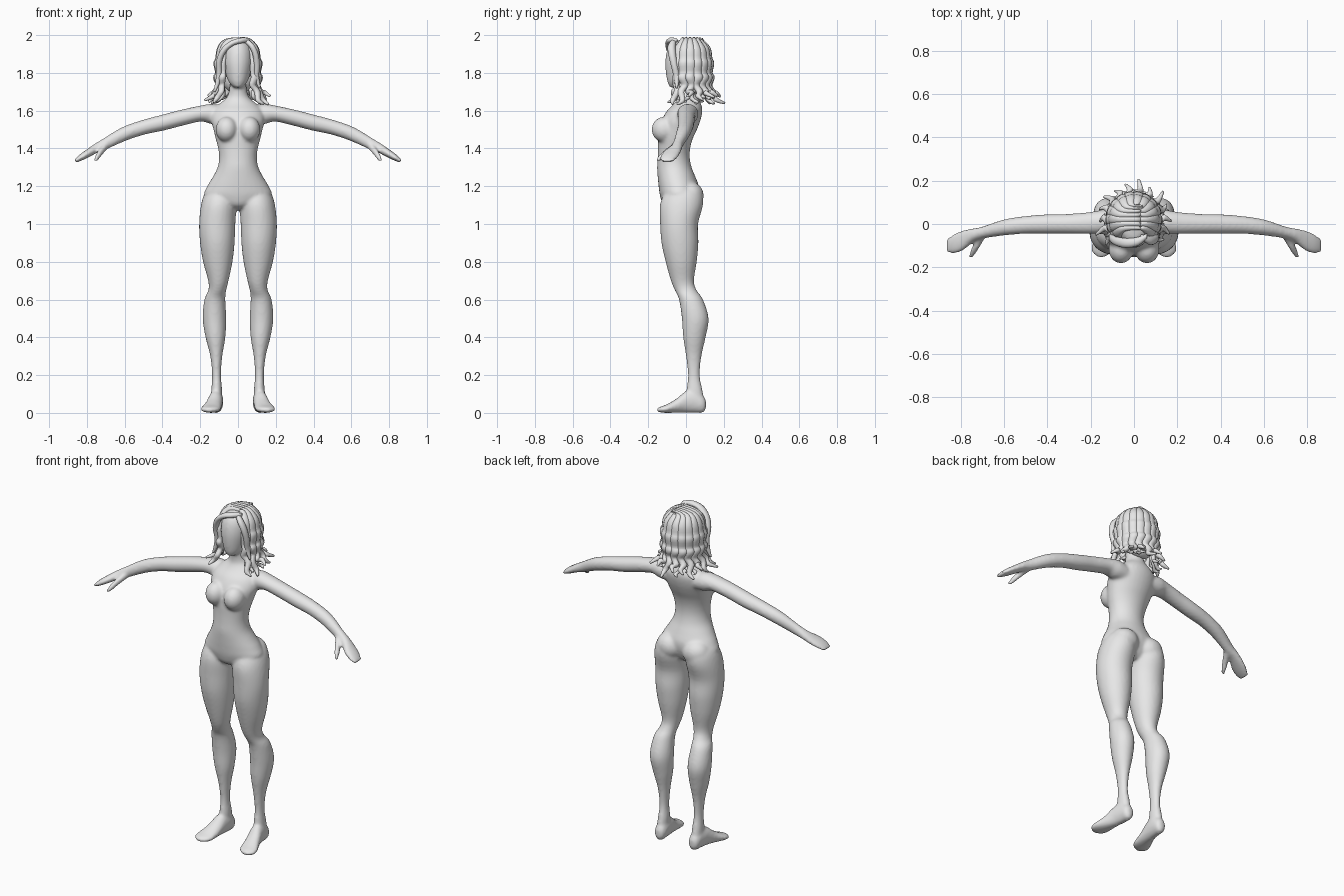
import bpy, bmesh, math, random
from mathutils import Vector, Matrix

random.seed(4)
X, Y, Z = Vector((1, 0, 0)), Vector((0, 1, 0)), Vector((0, 0, 1))

grey = bpy.data.materials.new("plain_grey")
grey.diffuse_color = (0.8, 0.8, 0.8, 1)


def spline(rows, steps):
    """Catmull-Rom through rows of numbers."""
    out = []
    for i in range(len(rows) - 1):
        p0, p1, p2, p3 = (rows[max(i - 1, 0)], rows[i], rows[i + 1],
                          rows[min(i + 2, len(rows) - 1)])
        for k in range(steps):
            t = k / steps
            out.append([0.5 * (2 * b + (c - a) * t + (2 * a - 5 * b + 4 * c - d) * t * t
                               + (3 * b - a - 3 * c + d) * t ** 3)
                        for a, b, c, d in zip(p0, p1, p2, p3)])
    return out + [list(rows[-1])]


def loft(bm, rows, u, v=None, sides=20, steps=4):
    """Closed tube through rows (x, y, z, radius_u, radius_v)."""
    rows = spline(rows, steps)
    pts = [Vector(r[:3]) for r in rows]
    rings = []
    for i, r in enumerate(rows):
        tan = pts[min(i + 1, len(pts) - 1)] - pts[max(i - 1, 0)]
        w = v or tan.cross(u).normalized()
        ring = []
        for k in range(sides):
            a = math.tau * k / sides
            ring.append(bm.verts.new(pts[i] + u * max(r[3], 0.002) * math.cos(a)
                                     + w * max(r[4], 0.002) * math.sin(a)))
        rings.append(ring)
    faces = [bm.faces.new(rings[0]), bm.faces.new(rings[-1][::-1])]
    for a, b in zip(rings, rings[1:]):
        for k in range(sides):
            j = (k + 1) % sides
            faces.append(bm.faces.new((a[k], b[k], b[j], a[j])))
    bmesh.ops.recalc_face_normals(bm, faces=faces)


def ball(bm, centre, radii):
    m = Matrix.Translation(centre) @ Matrix.Diagonal((*radii, 1))
    bmesh.ops.create_uvsphere(bm, u_segments=24, v_segments=16, radius=1, matrix=m)


def finish(bm, name):
    me = bpy.data.meshes.new(name)
    bm.to_mesh(me)
    bm.free()
    me.materials.append(grey)
    for p in me.polygons:
        p.use_smooth = True
    ob = bpy.data.objects.new(name, me)
    bpy.context.collection.objects.link(ob)
    return ob


def upright(rows, s=1):
    """(z, x_min, x_max, y_front, y_back) -> loft rows."""
    return [(s * (a + b) / 2, (f + k) / 2, z, (b - a) / 2, (k - f) / 2)
            for z, a, b, f, k in rows]


body = bmesh.new()

# torso and neck: z, half width, front, back
torso = [(1.075, .03, -.08, .02), (1.1, .11, -.12, .045), (1.15, .178, -.138, .065),
         (1.2, .163, -.145, .068), (1.25, .133, -.15, .05), (1.3, .108, -.153, .03),
         (1.35, .1, -.15, .02), (1.4, .105, -.148, .022), (1.45, .118, -.148, .035),
         (1.5, .13, -.143, .058), (1.55, .142, -.13, .077), (1.6, .135, -.1, .087),
         (1.635, .1, -.065, .08), (1.67, .06, -.045, .062), (1.72, .045, -.045, .05),
         (1.8, .043, -.04, .05)]
loft(body, upright([(z, -w, w, f, k) for z, w, f, k in torso]), X, Y, 32)

# head
head = [(1.722, .02, -.085, -.03), (1.75, .048, -.098, .02), (1.8, .067, -.107, .07),
        (1.86, .078, -.11, .09), (1.92, .076, -.1, .095), (1.96, .055, -.075, .075),
        (1.978, .015, -.02, .03)]
loft(body, upright([(z, -w, w, f, k) for z, w, f, k in head]), X, Y, 24)

# leg: z, inner, outer, front, back
leg = [(1.22, .04, .12, -.07, .04), (1.17, .015, .172, -.11, .083), (1.1, .008, .196, -.138, .09),
       (1.0, .014, .206, -.137, .064), (.9, .018, .201, -.13, .066), (.8, .029, .185, -.108, .057),
       (.7, .05, .158, -.08, .042), (.65, .062, .157, -.06, .056), (.6, .067, .178, -.037, .09),
       (.5, .062, .187, -.022, .12), (.4, .067, .172, -.015, .104), (.3, .083, .147, 0, .082),
       (.2, .09, .137, .01, .073), (.12, .084, .142, .003, .088), (.05, .085, .145, 0, .098)]

# foot: y, x, z, half width, half height
foot = [(.106, .112, .045, .012, .02), (.092, .112, .046, .03, .044), (.05, .114, .06, .036, .06),
        (0, .12, .058, .039, .058), (-.05, .131, .038, .045, .038), (-.1, .143, .023, .054, .023),
        (-.13, .148, .018, .047, .017), (-.152, .151, .016, .022, .009)]

# arm and mitten hand: x, y, z, half depth, half thickness
arm = [(.07, .012, 1.57, .05, .045), (.14, .01, 1.583, .056, .053), (.2, .005, 1.584, .051, .042),
       (.3, .001, 1.562, .046, .042), (.4, 0, 1.536, .045, .042), (.5, -.004, 1.512, .041, .039),
       (.6, -.016, 1.478, .037, .037), (.7, -.04, 1.426, .028, .03), (.745, -.052, 1.404, .032, .025),
       (.79, -.076, 1.377, .047, .021), (.83, -.091, 1.353, .046, .017), (.862, -.1, 1.332, .034, .009)]
thumb = [(.7, -.055, 1.412, .018, .02), (.73, -.105, 1.377, .017, .019),
         (.745, -.135, 1.352, .014, .015), (.757, -.156, 1.333, .007, .008)]

for s in (1, -1):
    loft(body, upright(leg, s), X, Y, 28)
    loft(body, [(s * x, y, z, a, b) for y, x, z, a, b in foot], X, Z)
    loft(body, [(s * r[0], *r[1:]) for r in arm], Y)
    loft(body, [(s * r[0], *r[1:]) for r in thumb], X, None, 12)
    ball(body, (s * .06, -.115, 1.5), (.058, .067, .068))   # chest
    ball(body, (s * .085, .02, 1.15), (.08, .074, .075))    # seat

figure = finish(body, "body")
rem = figure.modifiers.new("blend", 'REMESH')
rem.mode = 'VOXEL'
rem.voxel_size = 0.008
rem.use_smooth_shade = True
smo = figure.modifiers.new("soften", 'SMOOTH')
smo.factor = 0.5
smo.iterations = 8

# hair underlayer
cap = bmesh.new()
ball(cap, (0, .022, 1.87), (.103, .107, .114))
ball(cap, (0, .055, 1.78), (.088, .062, .09))
finish(cap, "hair_base")

# hair locks fanned from a parting round the sides and back
hair = bmesh.new()
for i in range(14):
    a = math.radians(52 + i * 256 / 13)
    d, u = Vector((math.sin(a), -math.cos(a), 0)), Vector((math.cos(a), math.sin(a), 0))
    tip, low, wave = random.uniform(.155, .195), random.uniform(1.63, 1.68), random.choice((-1, 1))
    path = [(.062, 1.966, 0, .018, .016), (.095, 1.925, 0, .027, .018), (.106, 1.875, 0, .028, .015),
            (.111, 1.85, 0, .029, .02), (.108, 1.8, 0, .027, .014), (.113, 1.775, .004, .028, .02),
            (.105, 1.735, -.008, .022, .015), (.122, 1.7, .01, .019, .015),
            (.14, low + .02, -.006, .015, .013), (tip, low, .01, .006, .006)]
    rows = [(.03, .02 - .06 * math.cos(a), 1.978, .012, .012)]
    for r, z, w, p, q in path:
        c = Vector((0, .02, z)) + d * r + u * w * wave
        rows.append((*c, p, q))
    loft(hair, rows, u, None, 10, 3)

# short curls tucked between the long locks
for i in range(13):
    a = math.radians(62 + i * 236 / 12)
    d, u = Vector((math.sin(a), -math.cos(a), 0)), Vector((math.cos(a), math.sin(a), 0))
    low, w = random.uniform(1.65, 1.7), random.choice((-.014, .014))
    rows = [(*(Vector((0, .02, z)) + d * r + u * k), p, p * .8) for r, z, k, p in
            ((.09, 1.8, 0, .015), (.1, 1.75, w, .018), (.1, low + .02, -w, .015),
             (.12, low - .01, w, .012), (.14, low - .015, 0, .005))]
    loft(hair, rows, u, None, 8, 3)

# fringe swept to both sides of the face
sweep = [(.06, -.055, 1.972, .012, .012), (.02, -.08, 1.972, .02, .015), (-.035, -.088, 1.955, .022, .015),
         (-.078, -.08, 1.915, .022, .016), (-.1, -.066, 1.86, .02, .016), (-.1, -.052, 1.8, .018, .015),
         (-.108, -.05, 1.75, .014, .013), (-.125, -.055, 1.7, .006, .006)]
short = [(.035, -.06, 1.975, .012, .012), (.07, -.076, 1.945, .02, .015), (.092, -.074, 1.9, .02, .016),
         (.1, -.062, 1.84, .018, .016), (.098, -.05, 1.78, .016, .014), (.115, -.05, 1.72, .006, .006)]
for rows in (sweep, short):
    loft(hair, rows, Y, None, 10, 4)
finish(hair, "hair_locks")
